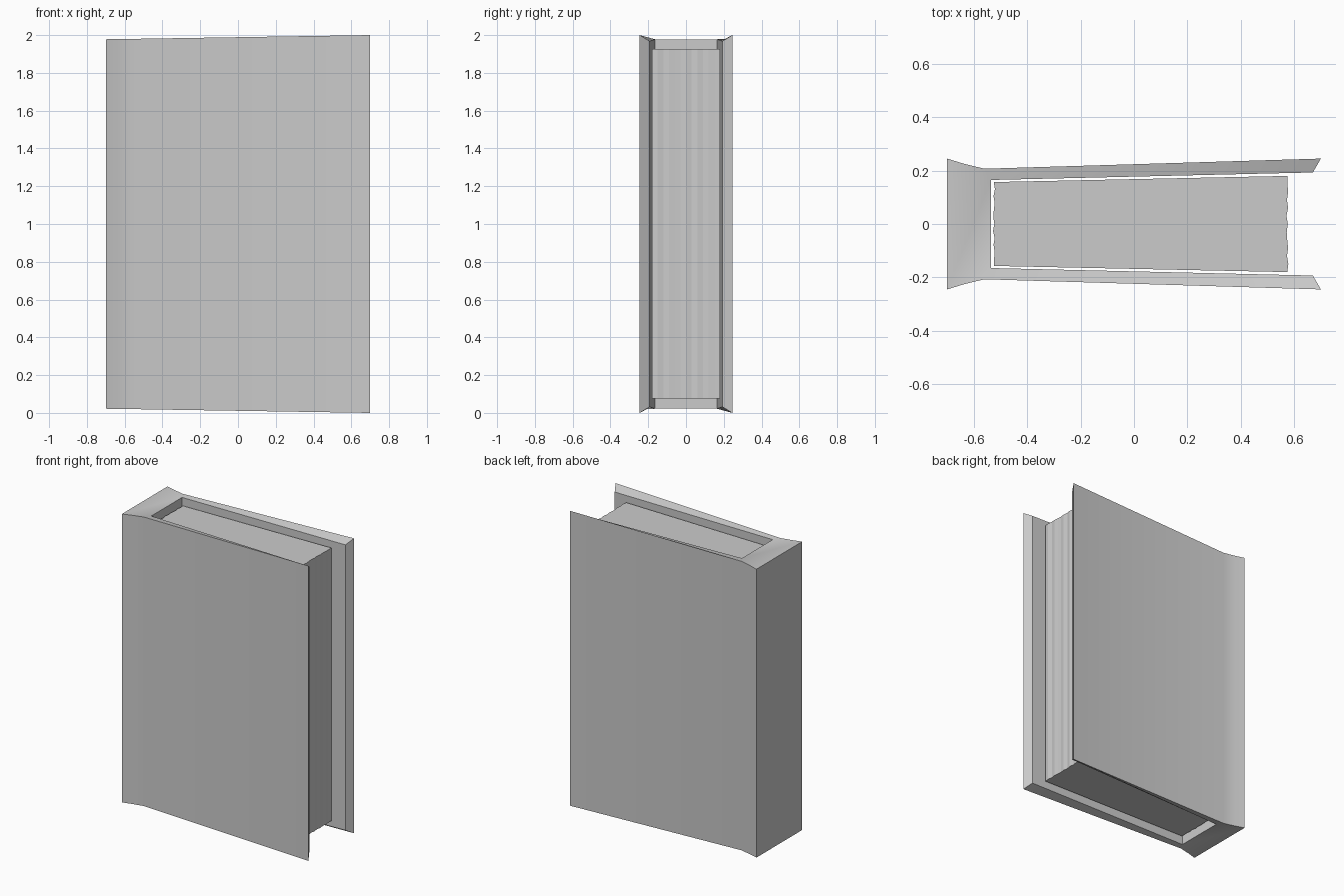
import bpy, bmesh

if "Cube" in bpy.data.objects:
    bpy.data.objects.remove(bpy.data.objects["Cube"])


def extrude_outline(name, bottom, top, smooth=False):
    """Closed solid from matching bottom and top outlines (counter-clockwise)."""
    bm = bmesh.new()
    lo = [bm.verts.new(p) for p in bottom]
    hi = [bm.verts.new(p) for p in top]
    n = len(lo)
    for i in range(n):
        j = (i + 1) % n
        bm.faces.new((lo[i], lo[j], hi[j], hi[i]))
    return bm, lo, hi


def finish(name, bm, smooth):
    bmesh.ops.recalc_face_normals(bm, faces=bm.faces)
    mesh = bpy.data.meshes.new(name)
    bm.to_mesh(mesh)
    bm.free()
    obj = bpy.data.objects.new(name, mesh)
    bpy.context.collection.objects.link(obj)
    if smooth:
        bpy.ops.object.select_all(action='DESELECT')
        obj.select_set(True)
        bpy.context.view_layer.objects.active = obj
        bpy.ops.object.shade_smooth_by_angle(angle=0.6)


# Cover: paired outer and inner profiles (x, y, top z), spine to fore edge
outer = [(-0.70, 0.245, 1.978), (-0.635, 0.225, 1.979), (-0.56, 0.207, 1.98), (0.70, 0.245, 2.0)]
inner = [(-0.535, 0.165, 1.978), (0.67, 0.193, 1.968)]


def u_path(points):
    return ([(x, -y, z) for x, y, z in reversed(points)] +
            [(x, y, z) for x, y, z in points])


outline = u_path(outer) + list(reversed(u_path(inner)))
bm, lo, hi = extrude_outline("cover", [(x, y, 2 - z) for x, y, z in outline], outline)

# Rim: front board, spine and back board strips
strips = [(0, 1, 10, 11), (1, 2, 10), (2, 3, 10),
          (3, 4, 9, 10), (4, 5, 9), (5, 6, 9), (6, 7, 8, 9)]
for s in strips:
    bm.faces.new([hi[i] for i in s])
    bm.faces.new([lo[i] for i in reversed(s)])
finish("cover", bm, True)

# Page block: wedge with slightly uneven leaf edges
steps = 12
wave = [0, 0.004, -0.001, 0.003, 0, -0.002, 0.002, -0.003, 0.003, -0.001, 0.003, 0.001, 0]
fore = [(0.574 + wave[i], -0.18 + 0.36 * i / steps) for i in range(steps + 1)]
back = [(-0.525 + wave[i], 0.157 - 0.314 * i / steps) for i in range(steps + 1)]
pages = fore + back
bm, lo, hi = extrude_outline("pages", [(x, y, 0.075) for x, y in pages],
                             [(x, y, 1.927) for x, y in pages])
bm.faces.new(hi)
bm.faces.new(lo)
finish("page_block", bm, False)
